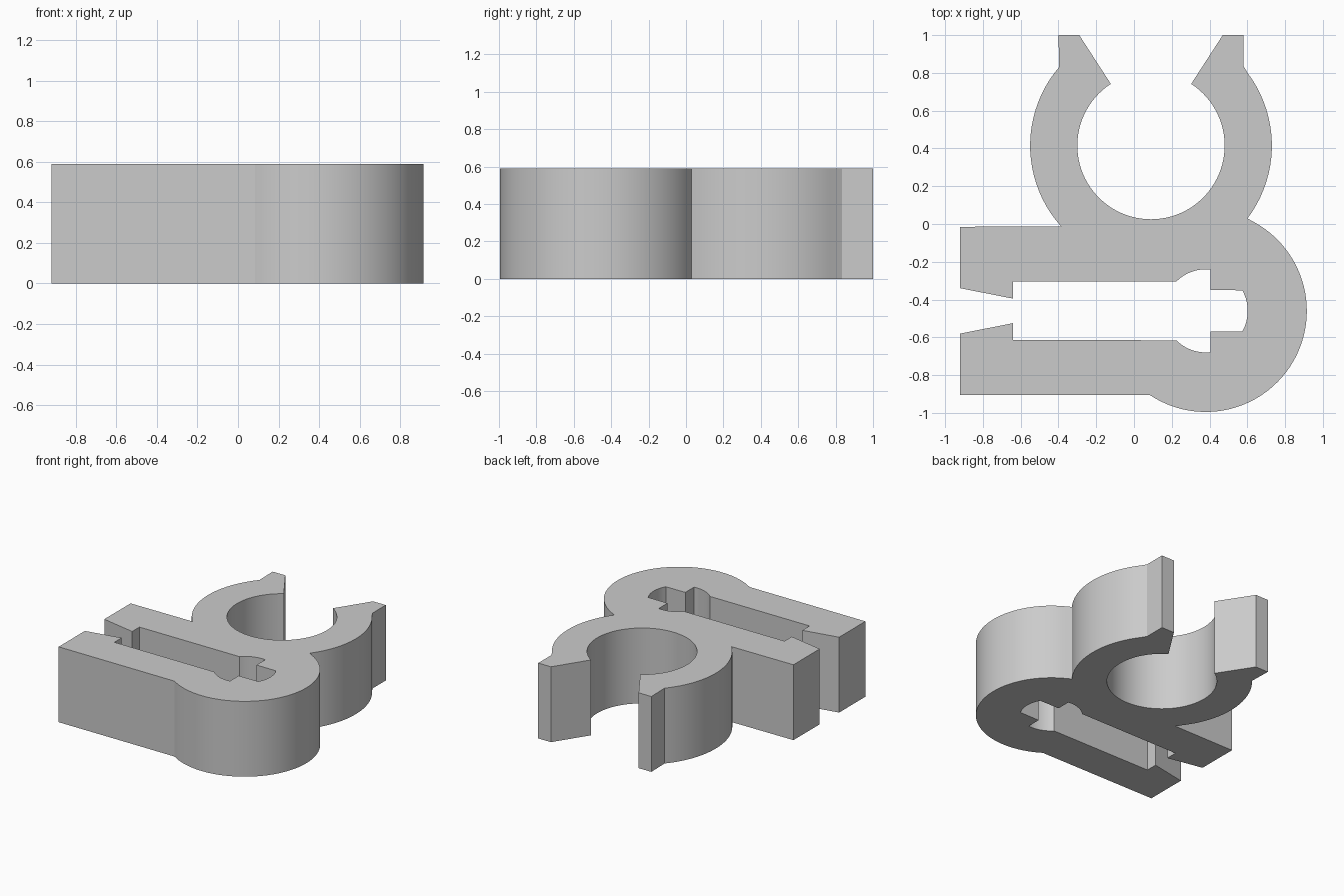
import bpy
import bmesh
from math import atan2, cos, sin, tau, ceil, radians
from mathutils import Vector

cube = bpy.data.objects.get("Cube")
if cube:
    bpy.data.objects.remove(cube, do_unlink=True)

HEIGHT = 0.59
RING = Vector((0.09, 0.415))    # centre of the open ring clip
HUB = Vector((0.38, -0.46))     # centre of the slotted clip's round end
STEP = radians(4)


def arc(centre, radius, start, end, ccw=True):
    """Arc from the direction of point start to the direction of point end."""
    a = atan2(start[1] - centre.y, start[0] - centre.x)
    b = atan2(end[1] - centre.y, end[0] - centre.x)
    sweep = (b - a) % tau if ccw else -((a - b) % tau)
    n = ceil(abs(sweep) / STEP)
    return [(centre.x + radius * cos(a + sweep * i / n),
             centre.y + radius * sin(a + sweep * i / n)) for i in range(n + 1)]


def mirror_x(points):
    """Reflect across the ring's axis, reversing the order."""
    return [(2 * RING.x - x, y) for x, y in reversed(points)]


def mirror_y(points):
    """Reflect across the slot's axis, reversing the order."""
    return [(x, 2 * HUB.y - y) for x, y in reversed(points)]


# Ring clip: flared lip tips and the bore between them
lip_right = [(0.58, 0.835), (0.58, 1.0), (0.47, 1.0)]
bore = arc(RING, 0.39, (0.305, 0.745), (-0.125, 0.745), ccw=False)
ring_left = arc(RING, 0.64, (-0.40, 0.835), (-0.39, -0.015))
ring_right = arc(RING, 0.64, (0.60, 0.03), (0.58, 0.835))
ring = ring_right[:-1] + lip_right + bore + mirror_x(lip_right)[:-1] + ring_left

# Slotted clip: barbed mouth, slot, and stepped round pocket
slot_upper = [(-0.92, -0.015), (-0.92, -0.34), (-0.64, -0.395), (-0.64, -0.305)]
slot_upper += arc(HUB, 0.22, (0.225, -0.305), (0.405, -0.24), ccw=False)
slot_upper += [(0.405, -0.35)]
pocket_end = arc(HUB, 0.222, (0.575, -0.35), (0.575, -0.57), ccw=False)
hub = arc(HUB, 0.535, (0.085, -0.905), (0.60, 0.03))
slot = slot_upper + pocket_end + mirror_y(slot_upper)

# Whole closed outline, extruded into one solid
outline = ring + slot + hub[:-1]
bm = bmesh.new()
base = bm.faces.new([bm.verts.new((x, y, 0)) for x, y in outline])
top = bmesh.ops.extrude_face_region(bm, geom=[base], use_keep_orig=True)
top_verts = [v for v in top["geom"] if isinstance(v, bmesh.types.BMVert)]
bmesh.ops.translate(bm, verts=top_verts, vec=(0, 0, HEIGHT))
bmesh.ops.recalc_face_normals(bm, faces=bm.faces)
mesh = bpy.data.meshes.new("double_clip")
bm.to_mesh(mesh)
bm.free()
clip = bpy.data.objects.new("double_clip", mesh)
bpy.context.collection.objects.link(clip)

# Plain grey plastic
grey = bpy.data.materials.new("grey_plastic")
grey.use_nodes = True
colour = (0.6, 0.6, 0.6, 1)
grey.diffuse_color = colour
grey.node_tree.nodes["Principled BSDF"].inputs["Base Color"].default_value = colour
mesh.materials.append(grey)

# Smooth curved walls, crisp corners
bpy.ops.object.select_all(action="DESELECT")
clip.select_set(True)
bpy.context.view_layer.objects.active = clip
bpy.ops.object.shade_smooth_by_angle(angle=radians(20))
